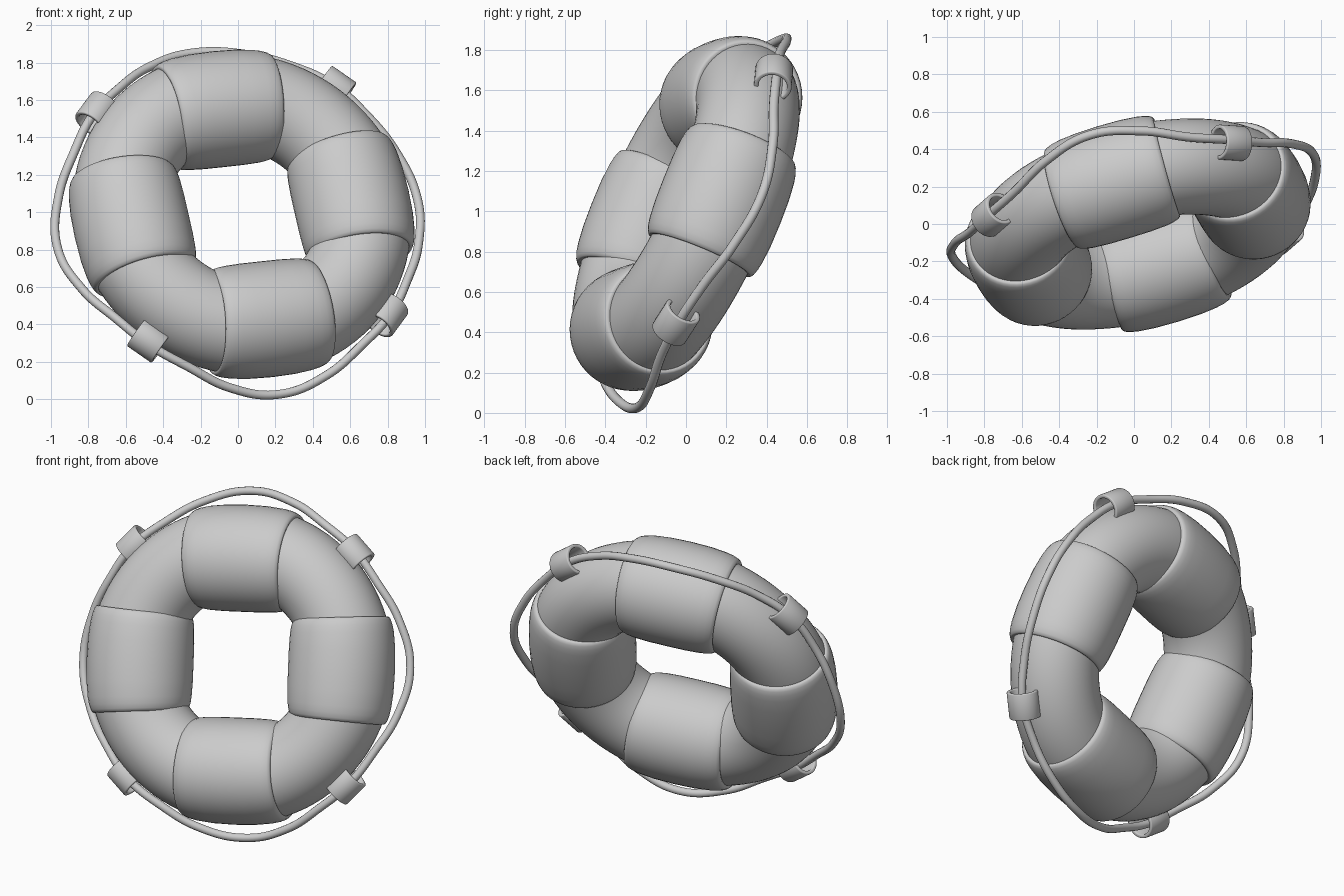
import bpy, bmesh
from math import sin, cos, pi, radians
from mathutils import Vector, Matrix

if "Cube" in bpy.data.objects:
    bpy.data.objects.remove(bpy.data.objects["Cube"])

# Frame of the tilted ring: u = ring right, v = ring top, n = towards the viewer
v = Vector((-.227, .356, .906)).normalized()
u = Vector((.945, .30, .13))
u = (u - v * u.dot(v)).normalized()
n = u.cross(v)
FRAME = Matrix.Translation((.02, 0, .989)) @ Matrix((u, v, n)).transposed().to_4x4()
TURN = radians(-1.2)


def grid_object(name, rows, close_rows=False, close_cols=True, angle=0):
    """Skin a list of point rows into a smooth surface, turned about the ring axis."""
    bm = bmesh.new()
    vs = [[bm.verts.new(p) for p in row] for row in rows]
    nr, nc = len(vs), len(vs[0])
    for i in range(nr if close_rows else nr - 1):
        for j in range(nc if close_cols else nc - 1):
            a, b = (i + 1) % nr, (j + 1) % nc
            bm.faces.new((vs[i][j], vs[i][b], vs[a][b], vs[a][j]))
    bmesh.ops.recalc_face_normals(bm, faces=bm.faces)
    me = bpy.data.meshes.new(name)
    bm.to_mesh(me)
    bm.free()
    ob = bpy.data.objects.new(name, me)
    bpy.context.collection.objects.link(ob)
    ob.matrix_world = FRAME @ Matrix.Rotation(angle, 4, 'Z')
    bpy.context.view_layer.objects.active = ob
    bpy.ops.object.select_all(action='DESELECT')
    ob.select_set(True)
    bpy.ops.object.shade_smooth_by_angle(angle=radians(40))
    return ob


# Inflated ring tube
R, r = .664, .257
rows = [[((R + r * cos(b)) * cos(a), (R + r * cos(b)) * sin(a), r * sin(b))
         for b in [2 * pi * j / 48 for j in range(48)]]
        for a in [2 * pi * i / 96 for i in range(96)]]
grid_object("ring_tube", rows, close_rows=True)

# Four padded bands: half profile of (distance along band, radius)
half = [(.285, .235), (.294, .258), (.296, .268), (.292, .277), (.278, .286),
        (.25, .295), (.21, .302), (.12, .309), (0, .311)]
profile = [(-t, q) for t, q in half] + [(t, q) for t, q in reversed(half[:-1])]
for k in range(4):
    rows = []
    for t, q in profile:
        centre = .618 - .012 * (t / .3) ** 2
        tilt = .07 * t / .3
        rows.append([(centre + q * cos(b) * cos(tilt), t + q * cos(b) * sin(tilt), q * sin(b))
                     for b in [2 * pi * j / 48 for j in range(48)]])
    grid_object(f"band_{k + 1}", rows, angle=TURN + k * pi / 2)

# Four open straps holding the rope at the diagonals
for k in range(4):
    rows = []
    for t in (-.08, .08):
        rows.append([(.943 + .08 * cos(b), t, .083 * sin(b))
                     for b in [radians(-145 + 290 * j / 28) for j in range(29)]])
    ob = grid_object(f"rope_strap_{k + 1}", rows, close_cols=False,
                     angle=TURN + pi / 4 + k * pi / 2)
    m = ob.modifiers.new("thickness", 'SOLIDIFY')
    m.thickness, m.offset = .022, 0
    m = ob.modifiers.new("soft_edge", 'BEVEL')
    m.width, m.segments, m.limit_method = .006, 2, 'ANGLE'

# Rope: one slack quarter repeated, sagging behind the ring (angle, radius, depth)
quarter = [(0, .958, -.01), (14, .956, -.03), (29, .985, -.09), (45, 1.01, -.13),
           (61, .985, -.09), (76, .956, -.03)]
pts = []
for k in range(4):
    for a, q, d in quarter:
        th = radians(45 + 90 * k + a)
        depth = d * (.65 if k == 3 else 1)
        if k == 2 and a == 45:
            q = 1.004
        pts.append((q * cos(th), q * sin(th), depth))
cu = bpy.data.curves.new("rope", 'CURVE')
cu.dimensions = '3D'
cu.bevel_depth, cu.bevel_resolution, cu.resolution_u = .024, 4, 10
sp = cu.splines.new('BEZIER')
sp.bezier_points.add(len(pts) - 1)
for bp, p in zip(sp.bezier_points, pts):
    bp.co = p
    bp.handle_left_type = bp.handle_right_type = 'AUTO'
sp.use_cyclic_u = True
rope = bpy.data.objects.new("rope", cu)
bpy.context.collection.objects.link(rope)
rope.matrix_world = FRAME
